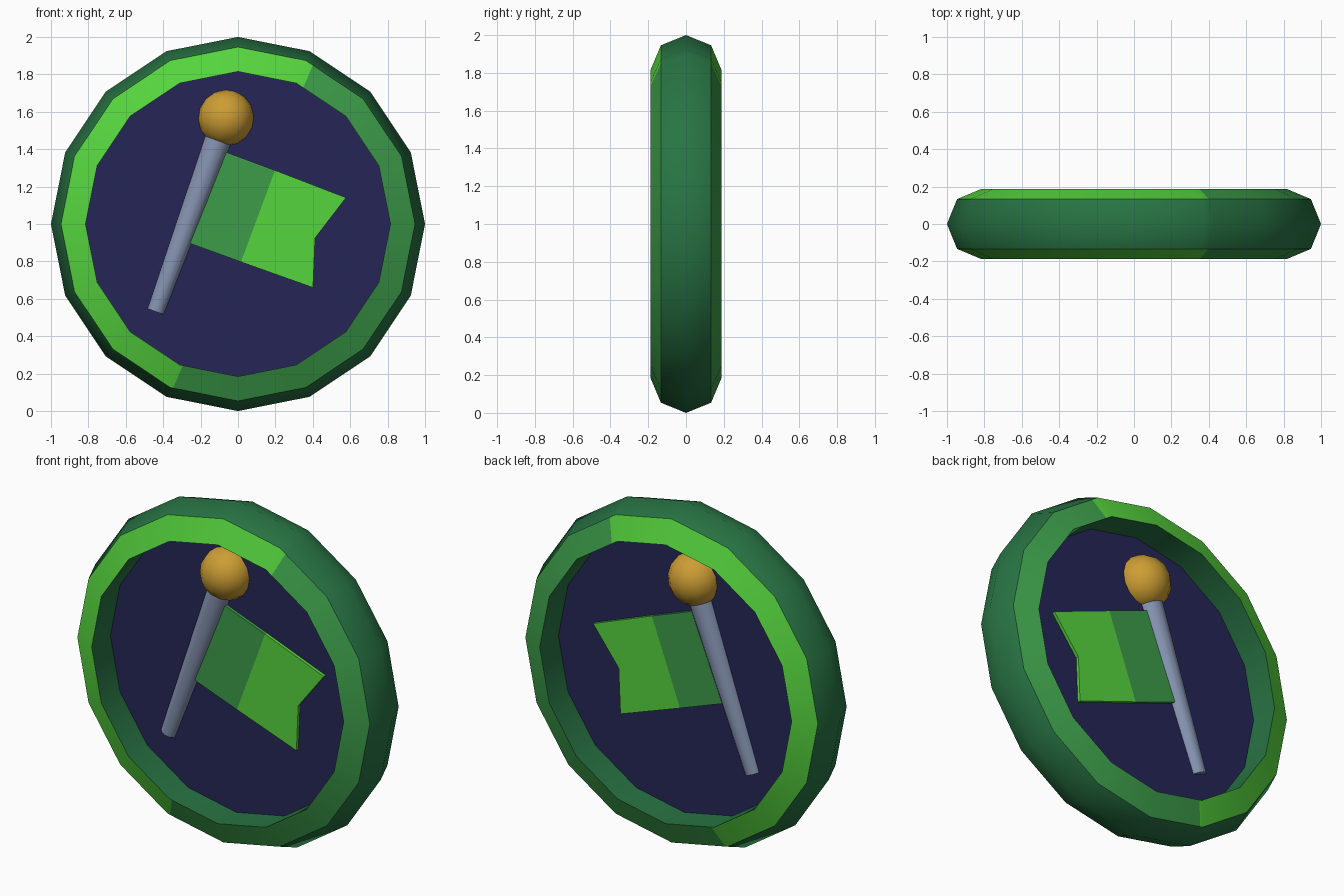
import bpy, bmesh, math
from mathutils import Vector, Matrix

if "Cube" in bpy.data.objects:
    bpy.data.objects.remove(bpy.data.objects["Cube"])


def srgb(r, g, b):
    f = lambda c: c / 12.92 if c <= 0.04045 else ((c + 0.055) / 1.055) ** 2.4
    return [f(c / 255) for c in (r, g, b)] + [1]


def material(name, *rgb):
    m = bpy.data.materials.new(name)
    m.diffuse_color = srgb(*rgb)
    m.use_nodes = True
    m.node_tree.nodes["Principled BSDF"].inputs["Base Color"].default_value = m.diffuse_color
    return m


RIM = material("deep green", 40, 116, 68)
MID = material("medium green", 60, 156, 73)
BRIGHT = material("bright green", 86, 213, 62)
NAVY = material("navy", 37, 37, 86)
GOLD = material("gold", 204, 157, 51)
STEEL = material("blue grey", 134, 148, 178)

UPRIGHT = Matrix.Translation((0, 0, 1)) @ Matrix.Rotation(math.pi / 2, 4, 'X')
SIDES = 16


def finish(bm, name, mats):
    me = bpy.data.meshes.new(name)
    bm.to_mesh(me)
    bm.free()
    for m in mats:
        me.materials.append(m)
    ob = bpy.data.objects.new(name, me)
    bpy.context.collection.objects.link(ob)
    return ob


# Ring: half-octagon profile swept round 16 sides, with two-tone bevels
profile = [(.815, -.188), (.946, -.133), (1, 0), (.946, .133), (.815, .188)]
bm = bmesh.new()
rows = []
for i in range(SIDES):
    a = 2 * math.pi * i / SIDES
    rows.append([bm.verts.new((r * math.cos(a), y, 1 + r * math.sin(a)))
                 for r, y in profile])
n = len(profile)
for i in range(SIDES):
    p, q = rows[i], rows[(i + 1) % SIDES]
    for j in range(n):
        k = (j + 1) % n
        bm.faces.new((p[j], p[k], q[k], q[j]))
bmesh.ops.recalc_face_normals(bm, faces=bm.faces)
split_point, split_normal = Vector((.033, 0, 1)), Vector((1.605, 0, -.695))
bmesh.ops.bisect_plane(bm, geom=bm.verts[:] + bm.edges[:] + bm.faces[:],
                       plane_co=split_point, plane_no=split_normal)
bm.normal_update()
for f in bm.faces:
    f.smooth = True
    if abs(f.normal.y) > .7:
        side = (f.calc_center_median() - split_point).dot(split_normal)
        f.material_index = 1 if side > 0 else 2
for e in bm.edges:
    kinds = {f.material_index > 0 for f in e.link_faces}
    e.smooth = len(kinds) == 1
finish(bm, "ring", [RIM, MID, BRIGHT])

# Backing disc
bm = bmesh.new()
bmesh.ops.create_cone(bm, cap_ends=True, segments=SIDES, radius1=.818,
                      radius2=.818, depth=.03, matrix=UPRIGHT)
# align a corner with the ring corners
corner = max(bm.verts, key=lambda v: v.co.x).co
offset = math.atan2(corner.z - 1, corner.x)
bmesh.ops.rotate(bm, verts=bm.verts, cent=(0, 0, 1),
                 matrix=Matrix.Rotation(offset, 3, 'Y'))
finish(bm, "backing_disc", [NAVY])

# Tilted tapered pole, showing on both sides of the disc
foot, knob = Vector((-.441, 0, .532)), Vector((-.064, 0, 1.567))
axis = knob - foot
tilt = axis.to_track_quat('Z', 'Y').to_matrix().to_4x4()
bm = bmesh.new()
bmesh.ops.create_cone(bm, cap_ends=True, segments=12, radius1=.049, radius2=.078,
                      depth=axis.length,
                      matrix=Matrix.Translation((foot + knob) / 2) @ tilt)
for f in bm.faces:
    f.smooth = len(f.verts) == 4
for e in bm.edges:
    e.smooth = all(f.smooth for f in e.link_faces)
finish(bm, "pole", [STEEL])

# Round knob on the pole
bm = bmesh.new()
bmesh.ops.create_uvsphere(bm, u_segments=12, v_segments=8, radius=.152,
                          matrix=Matrix.Translation(knob) @ tilt)
for f in bm.faces:
    f.smooth = True
finish(bm, "knob", [GOLD])


# Flag: two flat panels, the outer one with a notched tail
def panel(name, outline, mat, half=.033):
    bm = bmesh.new()
    front = [bm.verts.new((x, -half, z)) for x, z in outline]
    back = [bm.verts.new((x, half, z)) for x, z in outline]
    bm.faces.new(front)
    bm.faces.new(back[::-1])
    for i in range(len(outline)):
        k = (i + 1) % len(outline)
        bm.faces.new((front[i], back[i], back[k], front[k]))
    bmesh.ops.recalc_face_normals(bm, faces=bm.faces)
    finish(bm, name, [mat])


top_mid, low_mid = (.198, 1.287), (.016, .797)
panel("flag_inner", [(-.10, 1.398), top_mid, low_mid, (-.30, .912)], MID)
panel("flag_tail", [top_mid, (.578, 1.141), (.412, .925), (.401, .66), low_mid], BRIGHT)
